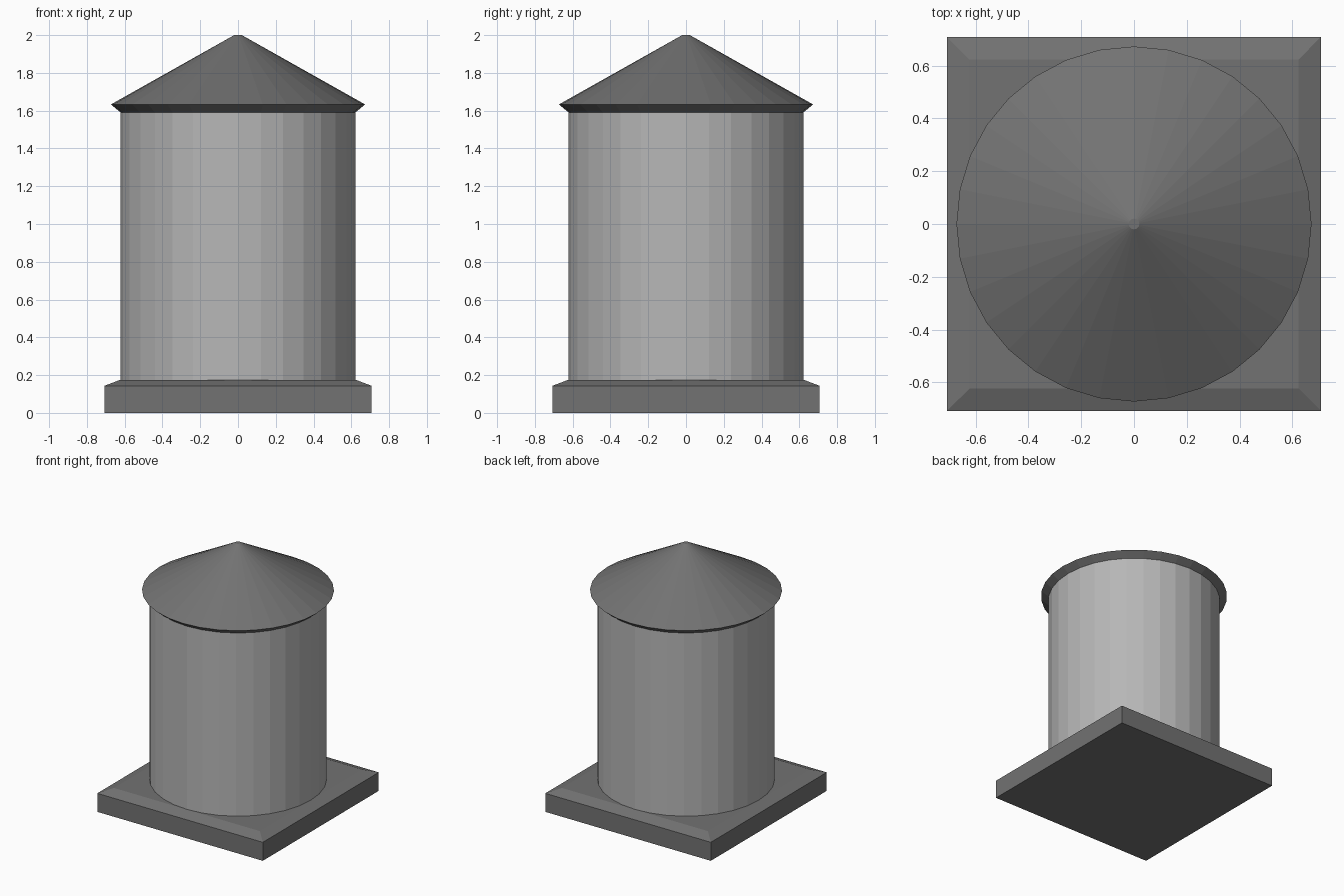
import bpy, bmesh
from math import cos, sin, pi

if "Cube" in bpy.data.objects:
    bpy.data.objects.remove(bpy.data.objects["Cube"])


def grey(name, value):
    mat = bpy.data.materials.new(name)
    mat.diffuse_color = (value, value, value, 1)
    mat.use_nodes = True
    mat.node_tree.nodes["Principled BSDF"].inputs["Base Color"].default_value = mat.diffuse_color
    return mat


def loft(name, sides, profile, mat, turn=0.0):
    """Stack regular rings of (radius, z), skin them and cap both ends."""
    bm = bmesh.new()
    rings = [[bm.verts.new((r * cos(turn + 2 * pi * i / sides),
                            r * sin(turn + 2 * pi * i / sides), z))
              for i in range(sides)] for r, z in profile]
    for low, high in zip(rings, rings[1:]):
        for i in range(sides):
            j = (i + 1) % sides
            bm.faces.new((low[i], low[j], high[j], high[i]))
    bm.faces.new(rings[0][::-1])
    bm.faces.new(rings[-1])
    mesh = bpy.data.meshes.new(name)
    bm.to_mesh(mesh)
    bm.free()
    mesh.materials.append(mat)
    obj = bpy.data.objects.new(name, mesh)
    bpy.context.collection.objects.link(obj)
    return obj


ROOT2 = 2 ** 0.5
dark = grey("dark_grey", 0.17)
light = grey("light_grey", 0.47)

# Square plinth with a sloped upper edge
loft("base", 4, [(0.708 * ROOT2, 0), (0.708 * ROOT2, 0.143),
                 (0.624 * ROOT2, 0.175)], dark, pi / 4)

# Faceted round body
loft("body", 32, [(0.622, 0.175), (0.622, 1.591)], light)

# Conical cap with an undercut eave and a tiny flat tip
loft("roof", 32, [(0.622, 1.591), (0.673, 1.633), (0.02, 2.0)], dark)
